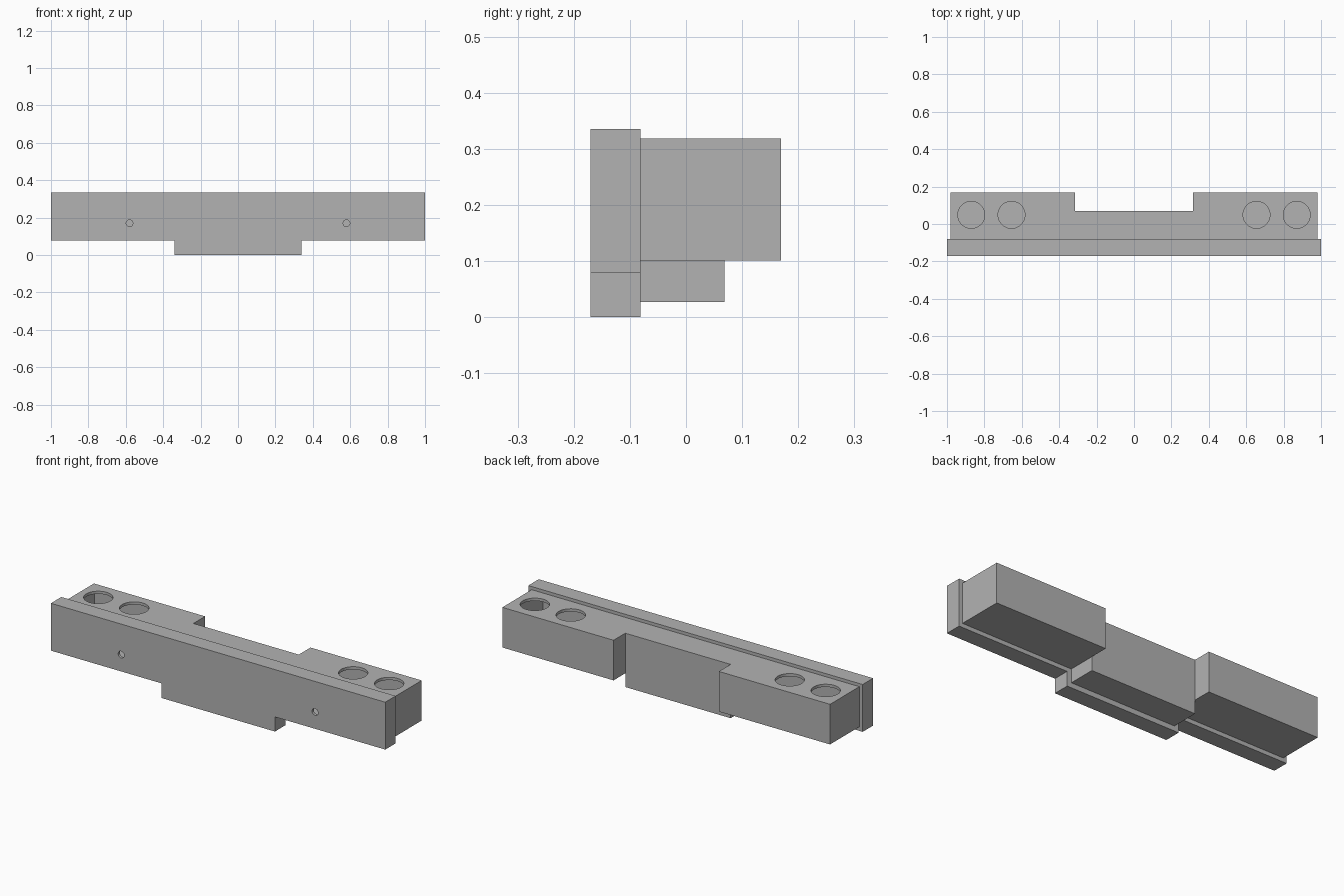
import bpy
import bmesh
from mathutils import Vector, Matrix

old = bpy.data.objects.get("Cube")
if old:
    bpy.data.objects.remove(old, do_unlink=True)

grey = bpy.data.materials.new("mid_grey")
grey.use_nodes = True
colour = (0.45, 0.45, 0.45, 1)
grey.diffuse_color = colour
grey.node_tree.nodes["Principled BSDF"].inputs["Base Color"].default_value = colour


def finish(bm, name):
    bmesh.ops.recalc_face_normals(bm, faces=bm.faces)
    mesh = bpy.data.meshes.new(name)
    bm.to_mesh(mesh)
    bm.free()
    mesh.materials.append(grey)
    ob = bpy.data.objects.new(name, mesh)
    bpy.context.collection.objects.link(ob)
    return ob


def prism(name, half_profile, place, depth):
    """Mirror a half profile across x, then extrude it by depth."""
    points = half_profile + [(-x, v) for x, v in reversed(half_profile)]
    bm = bmesh.new()
    face = bm.faces.new([bm.verts.new(place(x, v)) for x, v in points])
    new = bmesh.ops.extrude_face_region(bm, geom=[face])["geom"]
    moved = [g for g in new if isinstance(g, bmesh.types.BMVert)]
    bmesh.ops.translate(bm, verts=moved, vec=Vector(depth))
    return finish(bm, name)


def cylinder(name, centre, radius, length, axis):
    bm = bmesh.new()
    turn = Matrix.Rotation(1.570796, 4, "X") if axis == "Y" else Matrix()
    bmesh.ops.create_cone(bm, cap_ends=True, segments=48, radius1=radius,
                          radius2=radius, depth=length,
                          matrix=Matrix.Translation(centre) @ turn)
    return finish(bm, name)


def cut(target, cutter):
    cutter.hide_render = True
    mod = target.modifiers.new("cut", "BOOLEAN")
    mod.operation = "DIFFERENCE"
    mod.solver = "EXACT"
    mod.object = cutter
    bpy.context.view_layer.objects.active = target
    bpy.ops.object.modifier_apply(modifier=mod.name)


END, NOTCH, WALL = 0.98, 0.315, 0.015
FRONT, JOIN, STEP, BACK = -0.17, -0.081, 0.069, 0.169
LOW, TOP = 0.101, 0.318

# Front plate with its lower tongue
front_plate = prism("front_plate",
                    [(0.34, 0), (0.34, 0.079), (1, 0.079), (1, 0.335)],
                    lambda x, z: (x, FRONT, z), (0, JOIN - FRONT, 0))

# Housing with the notch in the middle of its back
housing = prism("housing",
                [(END, JOIN), (END, BACK), (NOTCH, BACK), (NOTCH, STEP)],
                lambda x, y: (x, y, LOW), (0, 0, TOP - LOW))

# Block below the middle of the housing
prism("lower_block", [(NOTCH, JOIN), (NOTCH, STEP)],
      lambda x, y: (x, y, 0.027), (0, 0, LOW - 0.027))

# Inner cavity shared by the plate and the housing
inner = END - WALL
cavity = prism("cavity_cutter",
               [(inner, FRONT + WALL), (inner, BACK - WALL),
                (NOTCH + WALL, BACK - WALL), (NOTCH + WALL, STEP - WALL)],
               lambda x, y: (x, y, LOW + WALL), (0, 0, TOP - LOW - 2 * WALL))
cut(front_plate, cavity)
cut(housing, cavity)
cutters = [cavity]

# Round top openings and small front screw holes
for side in (-1, 1):
    for x in (0.655, 0.87):
        hole = cylinder("top_hole_cutter", (side * x, 0.049, TOP), 0.072, 0.1, "Z")
        cut(housing, hole)
        cutters.append(hole)
    screw = cylinder("screw_hole_cutter", (side * 0.58, FRONT, 0.17), 0.018, 0.1, "Y")
    cut(front_plate, screw)
    cutters.append(screw)

for ob in cutters:
    bpy.data.objects.remove(ob, do_unlink=True)
